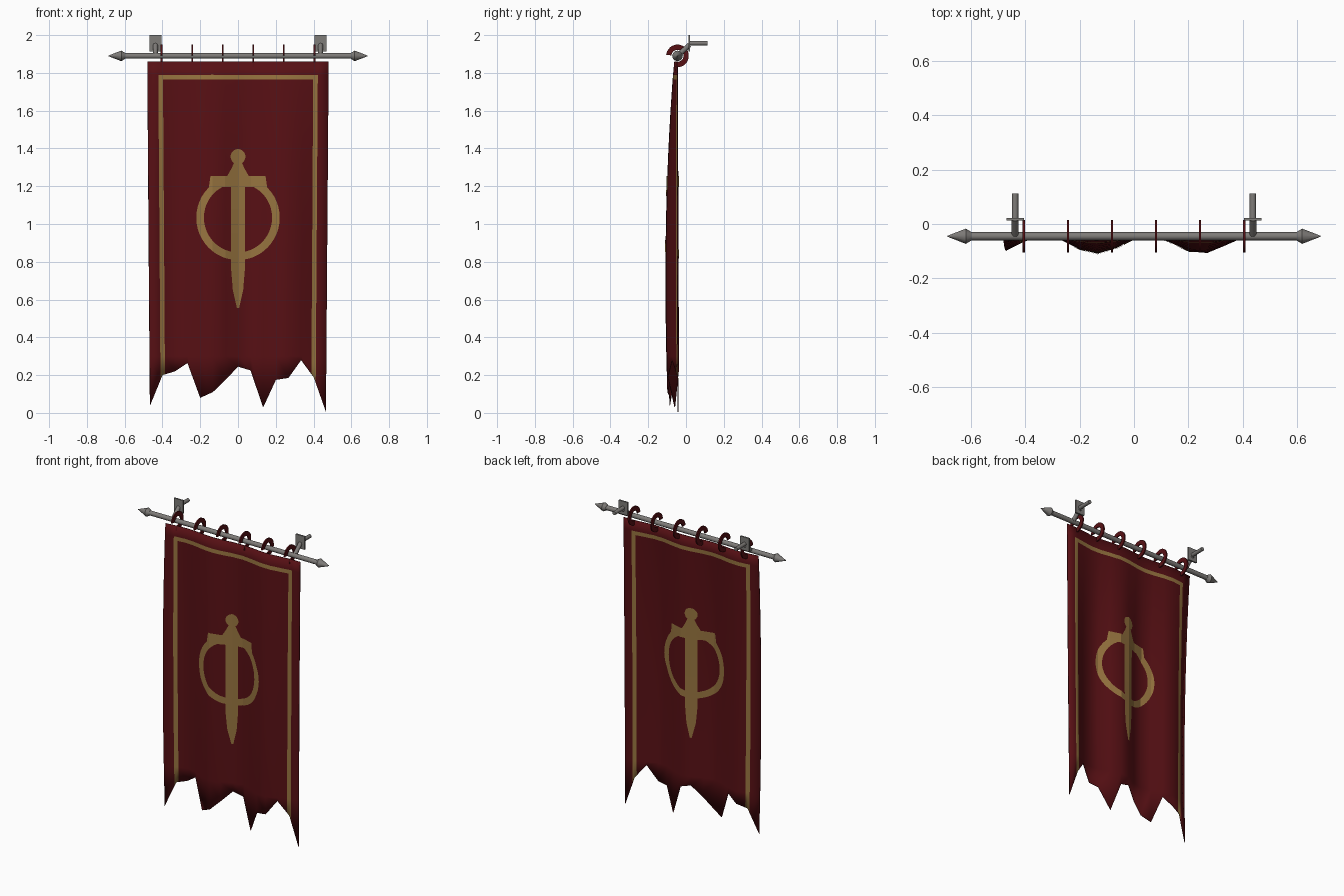
import bpy, bmesh, math
from mathutils import Vector, Matrix

if "Cube" in bpy.data.objects:
    bpy.data.objects.remove(bpy.data.objects["Cube"])

def material(name, rgb):
    m = bpy.data.materials.new(name)
    m.diffuse_color = (*rgb, 1)
    m.use_nodes = True
    m.node_tree.nodes["Principled BSDF"].inputs["Base Color"].default_value = m.diffuse_color
    return m

RED = material("dark red cloth", (0.095, 0.005, 0.007))
GOLD = material("dull gold paint", (0.31, 0.175, 0.05))
IRON = material("grey iron", (0.21, 0.20, 0.19))

def finish(bm, name, mats, smooth=None):
    me = bpy.data.meshes.new(name)
    bm.to_mesh(me)
    bm.free()
    ob = bpy.data.objects.new(name, me)
    bpy.context.collection.objects.link(ob)
    for m in mats:
        me.materials.append(m)
    if smooth:
        bpy.ops.object.select_all(action='DESELECT')
        ob.select_set(True)
        bpy.context.view_layer.objects.active = ob
        bpy.ops.object.shade_smooth_by_angle(angle=math.radians(smooth))
    return ob

# ---- cloth shape: waves that deepen below the rod ----
TOP, HALF, COLS = 1.86, 0.48, 14
STEP = 2 * HALF / COLS
ROWS = [TOP - i * 0.13 for i in range(13)]
HEM = [0.04, 0.2, 0.22, 0.265, 0.08, 0.11, 0.175, 0.245,
       0.225, 0.03, 0.175, 0.185, 0.28, 0.19, 0.005]

def along(values, u):
    """Straight-line blend between the cloth columns."""
    f = min(max((u + HALF) / STEP, 0), COLS - 1e-6)
    i = int(f)
    return values(i) * (1 - f + i) + values(i + 1) * (f - i)

def drape(u, z, off=0.0):
    t = max(0, (TOP - z) / TOP)
    front = -0.06 - 0.047 * math.sin(math.pi * 0.75 * t ** 0.85)
    back = -0.045 + 0.007 * t
    def wave(i):
        c = math.cos(2 * math.pi * (i * STEP - HALF + 0.14) / 0.39)
        return (front + back) / 2 + (front - back) / 2 * c
    return Vector((u * (1 - 0.03 * t), along(wave, u) + off, z))

# ---- banner cloth with a gold border set by column and row ----
B_IN, B_OUT, BT_LOW, BT_HIGH = 0.398, 0.423, 1.765, 1.79
us = sorted([i * STEP - HALF for i in range(COLS + 1)]
            + [s * b for s in (-1, 1) for b in (B_IN, B_OUT)])
zs = sorted(ROWS + [BT_LOW, BT_HIGH], reverse=True)
bm = bmesh.new()
grid = []
for u in us:
    hem = along(lambda i: HEM[i], u)
    grid.append([bm.verts.new(drape(u, z)) for z in zs + [hem]])
for i in range(len(us) - 1):
    for j in range(len(zs)):
        f = bm.faces.new((grid[i][j], grid[i][j + 1], grid[i + 1][j + 1], grid[i + 1][j]))
        u = abs(us[i] + us[i + 1]) / 2
        z = (zs[j] + zs[j + 1]) / 2 if j + 1 < len(zs) else 0.2
        side = B_IN < u < B_OUT and z < BT_HIGH
        bar = BT_LOW < z < BT_HIGH and u < B_OUT
        f.material_index = int(side or bar)
cloth = finish(bm, "banner_cloth", [RED, GOLD], 60)
sol = cloth.modifiers.new("thickness", 'SOLIDIFY')
sol.thickness, sol.offset = 0.004, 0

# ---- sword and ring emblem, thin plates on both sides of the cloth ----
def circle(r, cz, n=48):
    return [(r * math.cos(2 * math.pi * k / n), cz + r * math.sin(2 * math.pi * k / n))
            for k in range(n)]

blade = [(-0.037, 1.25), (-0.037, 0.76), (-0.028, 0.65), (-0.006, 0.555),
         (0.006, 0.555), (0.028, 0.65), (0.037, 0.76), (0.037, 1.25)]
guard = [(-0.156, 1.195), (0.156, 1.195), (0.147, 1.255), (-0.147, 1.255)]
grip = [(-0.06, 1.25), (0.06, 1.25), (0.037, 1.29), (0.02, 1.325), (-0.02, 1.325), (-0.037, 1.29)]
shapes = [blade, guard, grip, circle(0.04, 1.357, 20)]
outer, inner = circle(0.224, 1.033), circle(0.183, 1.033)
shapes += [[outer[k - 1], outer[k], inner[k], inner[k - 1]] for k in range(48)]

for name, off in (("front_emblem", -0.005), ("back_emblem", 0.005)):
    bm = bmesh.new()
    for pts in shapes:
        bm.faces.new([bm.verts.new((u, 0, z)) for u, z in pts])
    cuts = [((i * STEP - HALF, 0, 0), (1, 0, 0)) for i in range(COLS + 1)]
    cuts += [((0, 0, z), (0, 0, 1)) for z in ROWS]
    for co, no in cuts:
        bmesh.ops.bisect_plane(bm, geom=bm.verts[:] + bm.edges[:] + bm.faces[:],
                               plane_co=co, plane_no=no)
    for v in bm.verts:
        v.co = drape(v.co.x, v.co.z, off)
    for f in bm.faces:
        f.normal_update()
        if f.normal.y * off < 0:
            f.normal_flip()
    finish(bm, name, [GOLD])

# ---- rod, finials and brackets ----
ROD_Y, ROD_Z = -0.045, 1.89

def tube(bm, a, b, r1, r2, n=16):
    a, b = Vector(a), Vector(b)
    rot = (b - a).to_track_quat('Z', 'Y').to_matrix().to_4x4()
    bmesh.ops.create_cone(bm, cap_ends=True, segments=n, radius1=r1, radius2=r2,
                          depth=(b - a).length, matrix=Matrix.Translation((a + b) / 2) @ rot)

bm = bmesh.new()
tube(bm, (-0.605, ROD_Y, ROD_Z), (0.605, ROD_Y, ROD_Z), 0.015, 0.015)
finish(bm, "rod", [IRON], 40)

for s, side in ((-1, "left"), (1, "right")):
    bm = bmesh.new()
    for x1, x2, r1, r2 in ((0.598, 0.618, 0.016, 0.028), (0.618, 0.685, 0.028, 0.002)):
        tube(bm, (s * x1, ROD_Y, ROD_Z), (s * x2, ROD_Y, ROD_Z), r1, r2, 12)
    finish(bm, side + "_finial", [IRON], 30)

    x = s * 0.437
    bm = bmesh.new()
    bmesh.ops.create_cube(bm, size=1, matrix=Matrix.Translation((x, 0.017, 1.957))
                          @ Matrix.Diagonal((0.065, 0.01, 0.086, 1)))
    finish(bm, side + "_wall_plate", [IRON])
    bm = bmesh.new()
    tube(bm, (x, 0.015, 1.957), (x, 0.113, 1.957), 0.012, 0.012, 12)
    tube(bm, (x, 0.018, 1.948), (x, ROD_Y, ROD_Z), 0.013, 0.013, 12)
    finish(bm, side + "_bracket_arm", [IRON], 40)

# ---- open flat hanging loops over the rod ----
bm = bmesh.new()
N = 18
for x in [-0.405 + 0.162 * i for i in range(6)]:
    secs = []
    for k in range(N + 1):
        a = math.radians(175 - 275 * k / N)
        secs.append([bm.verts.new((x + dx, ROD_Y + r * math.cos(a), ROD_Z + r * math.sin(a)))
                     for dx, r in ((-0.004, 0.032), (0.004, 0.032), (0.004, 0.06), (-0.004, 0.06))])
    for p, q in zip(secs, secs[1:]):
        for c in range(4):
            d = (c + 1) % 4
            bm.faces.new((p[c], p[d], q[d], q[c]))
    bm.faces.new(secs[0][::-1])
    bm.faces.new(secs[-1])
bmesh.ops.recalc_face_normals(bm, faces=bm.faces[:])
finish(bm, "hanging_loops", [RED], 40)
